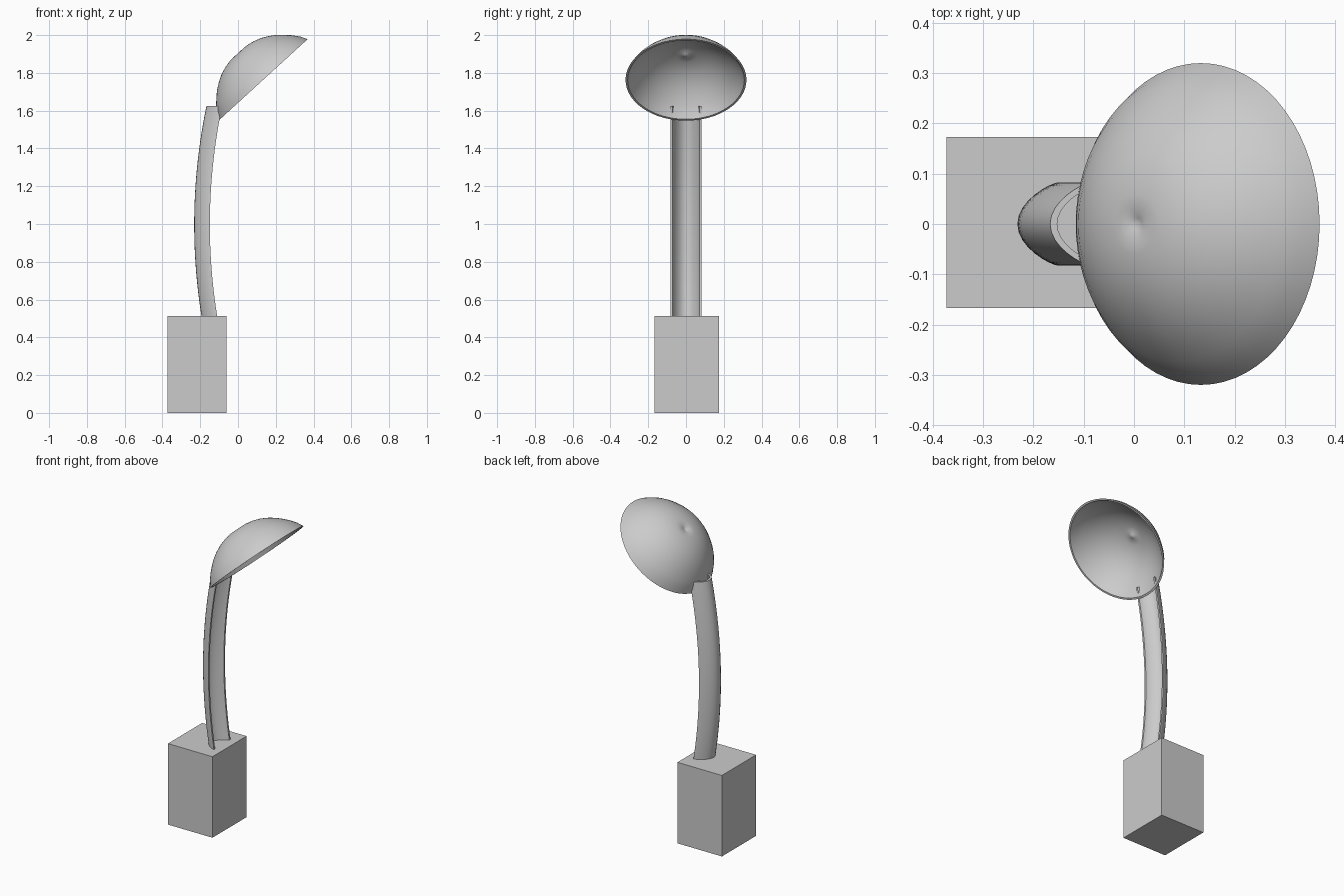
import bpy, bmesh, math
from mathutils import Matrix, Vector

if "Cube" in bpy.data.objects:
    bpy.data.objects.remove(bpy.data.objects["Cube"])


def finish(name, bm, smooth=True):
    bmesh.ops.recalc_face_normals(bm, faces=bm.faces)
    mesh = bpy.data.meshes.new(name)
    bm.to_mesh(mesh)
    bm.free()
    ob = bpy.data.objects.new(name, mesh)
    bpy.context.collection.objects.link(ob)
    if smooth:
        bpy.ops.object.select_all(action='DESELECT')
        ob.select_set(True)
        bpy.context.view_layer.objects.active = ob
        bpy.ops.object.shade_smooth_by_angle(angle=math.radians(40))
    return ob


# Base block
bm = bmesh.new()
bmesh.ops.create_cube(bm, size=1, matrix=Matrix.Translation((-0.217, 0.003, 0.256))
                      @ Matrix.Diagonal((0.311, 0.341, 0.512, 1)))
finish("base_block", bm, smooth=False)


# Curved arm: an open channel section swept upward, hollow side facing +x
def back_x(z):
    return -0.193 - 0.0796 * (z - 0.51) + 0.1647 * (z - 0.51) * (z - 1.0)


def channel(half_width, back, front, steps=16):
    pts = []
    for i in range(steps + 1):
        s = math.sin(math.pi / 2 * (2 * i / steps - 1))
        curve = 0.6 * s * s + 0.4 * (1 - math.sqrt(max(0, 1 - s * s)))
        pts.append((back + (front - back) * curve, half_width * s))
    return pts


section = channel(0.083, 0, 0.083) + channel(0.071, 0.014, 0.083)[::-1]
bm = bmesh.new()
rings = []
for k in range(25):
    z = 0.51 + (1.626 - 0.51) * k / 24
    rings.append([bm.verts.new((back_x(z) + x, y, z)) for x, y in section])
n = len(section)
for a, b in zip(rings, rings[1:]):
    for i in range(n):
        j = (i + 1) % n
        bm.faces.new((a[i], a[j], b[j], b[i]))
for ring in (rings[0], rings[-1]):
    for i in range(n // 2 - 1):
        bm.faces.new((ring[i], ring[i + 1], ring[n - 2 - i], ring[n - 1 - i]))
finish("curved_arm", bm)

# Tilted bowl shade: lathed shell with a small dimple at its pole
outer = [(0, 0.183), (0.012, 0.187), (0.03, 0.194), (0.06, 0.193), (0.1, 0.185),
         (0.141, 0.171), (0.18, 0.15), (0.215, 0.126), (0.245, 0.099),
         (0.275, 0.068), (0.3, 0.036), (0.32, 0)]
inner = [(r * 0.965, max(0, h - 0.012 * (h / 0.195))) for r, h in outer]
profile = outer + inner[::-1]
bm = bmesh.new()
verts = [bm.verts.new((r, 0, h)) for r, h in profile]
edges = [bm.edges.new(pair) for pair in zip(verts, verts[1:])]
bmesh.ops.spin(bm, geom=verts + edges, cent=(0, 0, 0), axis=(0, 0, 1),
               angle=2 * math.pi, steps=64, use_duplicate=False)
bmesh.ops.remove_doubles(bm, verts=bm.verts, dist=0.0005)
axis = Vector((-0.675, 0, 0.738))
tilt = Vector((0, 0, 1)).rotation_difference(axis).to_matrix().to_4x4()
bm.transform(Matrix.Translation((0.133, 0, 1.763)) @ tilt)
finish("bowl_shade", bm)
